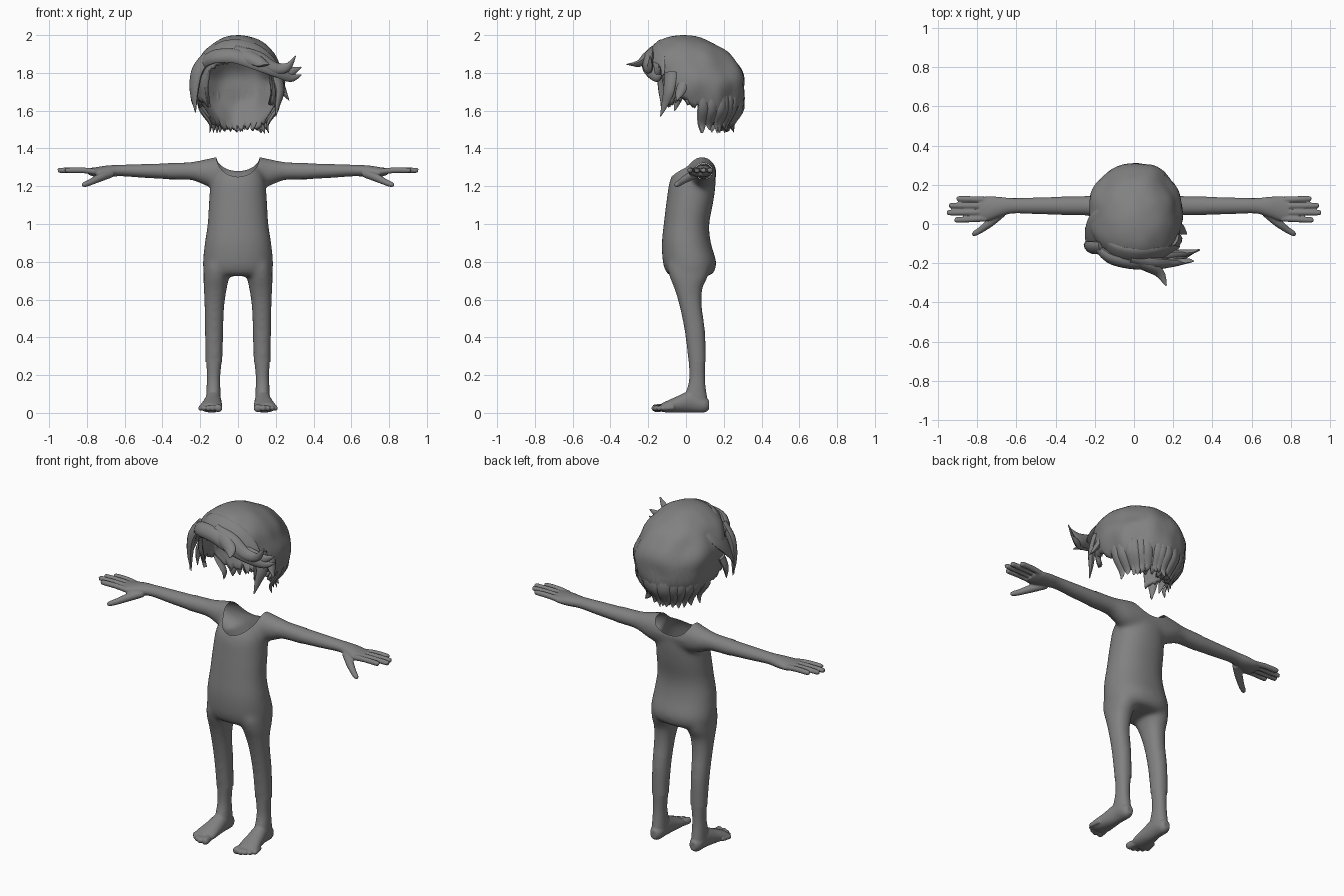
import bpy, bmesh, math, random
from mathutils import Vector, noise

if "Cube" in bpy.data.objects:
    bpy.data.objects.remove(bpy.data.objects["Cube"])

random.seed(4)
HEAD = Vector((0, 0.06, 1.75))
GREY = bpy.data.materials.new("dark_grey")
GREY.diffuse_color = (0.22, 0.22, 0.22, 1)
GREY.use_nodes = True
GREY.node_tree.nodes["Principled BSDF"].inputs["Base Color"].default_value = GREY.diffuse_color


def resample(rows, k=4):
    """Catmull-Rom interpolation of tuples."""
    out = []
    for i in range(len(rows) - 1):
        p0, p1, p2, p3 = (rows[max(i - 1, 0)], rows[i], rows[i + 1], rows[min(i + 2, len(rows) - 1)])
        for s in range(k):
            t = s / k
            out.append(tuple(0.5 * (2 * b + (c - a) * t + (2 * a - 5 * b + 4 * c - d) * t * t
                                    + (3 * b - a - 3 * c + d) * t ** 3)
                             for a, b, c, d in zip(p0, p1, p2, p3)))
    return out + [tuple(rows[-1])]


def loft(bm, rings, n=24, power=1.0):
    """Closed skin over rings given as (centre, axis u, axis v)."""
    loops = []
    for c, u, v in rings:
        loop = []
        for i in range(n):
            a = 2 * math.pi * i / n
            ca, sa = math.cos(a), math.sin(a)
            loop.append(bm.verts.new(Vector(c) + Vector(u) * math.copysign(abs(ca) ** power, ca)
                                     + Vector(v) * math.copysign(abs(sa) ** power, sa)))
        loops.append(loop)
    for a, b in zip(loops, loops[1:]):
        for i in range(n):
            j = (i + 1) % n
            bm.faces.new((a[i], a[j], b[j], b[i]))
    bm.faces.new(loops[0][::-1])
    bm.faces.new(loops[-1])


def upright(bm, rows, side=1, power=0.9):
    """Rows (z, centre x, half width, front y, back y)."""
    loft(bm, [((side * x, (f + b) / 2, z), (w, 0, 0), (0, (b - f) / 2, 0))
              for z, x, w, f, b in resample(rows)], 32, power)


def tube(bm, rows, flat=1.0, n=12, outward=False):
    """Tapered tube through rows (x, y, z, radius)."""
    rows = resample(rows)
    pts = [Vector(r[:3]) for r in rows]
    rings = []
    for i, p in enumerate(pts):
        t = (pts[min(i + 1, len(pts) - 1)] - pts[max(i - 1, 0)]).normalized()
        ref = (p - HEAD) if outward else Vector((0, 0, 1))
        s = t.cross(ref).normalized()
        r = max(rows[i][3], 0.002)
        rings.append((p, s * r, s.cross(t) * r * flat))
    loft(bm, rings, n)


def make(name, bm):
    bmesh.ops.recalc_face_normals(bm, faces=bm.faces)
    me = bpy.data.meshes.new(name)
    bm.to_mesh(me)
    bm.free()
    me.materials.append(GREY)
    ob = bpy.data.objects.new(name, me)
    bpy.context.collection.objects.link(ob)
    bpy.ops.object.select_all(action='DESELECT')
    ob.select_set(True)
    bpy.context.view_layer.objects.active = ob
    return ob


def fuse(ob, voxel, smooth):
    """Merge overlapping pieces into one smooth skin."""
    m = ob.modifiers.new("fuse", 'REMESH')
    m.mode, m.voxel_size = 'VOXEL', voxel
    s = ob.modifiers.new("soften", 'SMOOTH')
    s.factor, s.iterations = 0.5, smooth
    for name in ("fuse", "soften"):
        bpy.ops.object.modifier_apply(modifier=name)
    bpy.ops.object.shade_smooth()


# Garment: torso, sleeves and trouser legs in one skin
bm = bmesh.new()
upright(bm, [(1.32, 0, .10, -.025, .135), (1.24, 0, .14, -.082, .157), (1.13, 0, .153, -.102, .147),
             (1.0, 0, .161, -.118, .123), (.9, 0, .176, -.128, .132), (.8, 0, .186, -.123, .16),
             (.745, 0, .182, -.105, .148), (.725, 0, .16, -.08, .12)])
sleeve = [(0, .08, 1.27, .08, .087), (.1, .083, 1.27, .077, .087), (.16, .09, 1.272, .066, .074),
          (.24, .093, 1.28, .052, .05), (.32, .093, 1.28, .05, .046), (.41, .093, 1.279, .049, .045)]
sleeve = [(-x, *r) for x, *r in sleeve[:0:-1]] + sleeve
loft(bm, [((x, y, z), (0, a, 0), (0, 0, b)) for x, y, z, a, b in resample(sleeve)])
for side in (1, -1):
    upright(bm, [(.85, .09, .05, -.06, .08), (.79, .107, .068, -.098, .125), (.72, .115, .068, -.087, .115),
                 (.66, .12, .061, -.063, .088),
                 (.57, .125, .053, -.036, .084), (.44, .127, .049, -.009, .101), (.3, .127, .046, .009, .106),
                 (.22, .127, .046, .017, .105)], side)
garment = make("garment", bm)
fuse(garment, 0.01, 22)

# Open the cuffs and the scooped neckline
bm = bmesh.new()
bm.from_mesh(garment.data)
for co, no in (((.37, 0, 0), (1, 0, 0)), ((-.37, 0, 0), (-1, 0, 0)), ((0, 0, .27), (0, 0, -1))):
    bmesh.ops.bisect_plane(bm, geom=bm.verts[:] + bm.edges[:] + bm.faces[:], plane_co=co,
                           plane_no=no, clear_outer=True)


def neck(co):
    depth = .11 if co.y < .05 else .11 - .03 * min((co.y - .05) / .06, 1)
    return math.hypot(co.x / .115, (co.z - 1.36) / depth)


bmesh.ops.delete(bm, geom=[f for f in bm.faces if neck(f.calc_center_median()) < 1], context='FACES')
for v in bm.verts:
    if v.is_boundary and abs(v.co.x) < .2 and v.co.z > 1.2:
        d = neck(v.co)
        v.co.x, v.co.z = v.co.x / d, 1.36 + (v.co.z - 1.36) / d
bm.to_mesh(garment.data)
bm.free()

# Forearms and hands
bm = bmesh.new()
arm = [(.355, .093, 1.279, .046, .042), (.5, .093, 1.281, .042, .036), (.62, .093, 1.283, .039, .03),
       (.69, .087, 1.279, .052, .031), (.75, .078, 1.275, .063, .026), (.79, .076, 1.278, .058, .018)]
loft(bm, [((x, y, z), (0, a, 0), (0, 0, b)) for x, y, z, a, b in resample(arm)])
for y0, y1, tip in ((.124, .129, .905), (.092, .094, .942), (.06, .058, .952), (.028, .021, .915)):
    tube(bm, [(.755, y0, 1.277, .0155), (.82, (y0 + y1) / 2, 1.284, .0155), (tip - .012, y1, 1.284, .014),
              (tip, y1, 1.283, .007)])
tube(bm, [(.67, .06, 1.268, .022), (.73, .01, 1.246, .022), (.78, -.028, 1.222, .017),
          (.812, -.048, 1.209, .014), (.824, -.056, 1.204, .007)])
hands = make("hands", bm)
fuse(hands, 0.005, 2)

# Lower legs and feet
bm = bmesh.new()
upright(bm, [(.285, .127, .042, .014, .102), (.2, .129, .035, .018, .1), (.14, .13, .036, .01, .103),
             (.06, .13, .04, -.02, .115)])
foot = [(.13, .122, .042, .02, .025), (.13, .095, .045, .036, .043), (.131, .03, .06, .042, .058),
        (.136, -.04, .046, .051, .045), (.143, -.1, .033, .06, .031), (.146, -.13, .028, .055, .022)]
loft(bm, [((x, y, z), (a, 0, 0), (0, 0, b)) for x, y, z, a, b in resample(foot)])
for x, tip, r in ((.104, -.178, .021), (.134, -.182, .0165), (.158, -.172, .015), (.18, -.155, .014),
                  (.198, -.135, .013)):
    tube(bm, [(x * .8 + .03, tip + .07, .028, r), (x, tip + .018, .025, r), (x, tip + .006, .023, r * .8),
              (x, tip, .022, r * .4)])
feet = make("feet", bm)
fuse(feet, 0.005, 2)
for ob in (hands, feet):
    ob.modifiers.new("other side", 'MIRROR')

# Hair cap: dome whose lower edge varies around the head
EDGE = [(0, 1.86), (36, 1.85), (46, 1.8), (51, 1.62), (60, 1.64), (70, 1.66), (82, 1.62), (94, 1.61),
        (101, 1.53), (120, 1.51), (180, 1.49)]


def edge_height(deg):
    for (a, za), (b, zb) in zip(EDGE, EDGE[1:]):
        if deg <= b:
            return za + (zb - za) * (deg - a) / (b - a)
    return EDGE[-1][1]


def cap_point(a, phi, lump=.018):
    c, s = math.cos(phi), math.sin(phi)
    z = 1.75 + c * (.25 if c > 0 else .33)
    narrow = 1 - .33 * min(c, 0) ** 2
    depth = .265 if math.cos(a) > 0 else .26
    p = Vector((.005 + .242 * narrow * s * math.sin(a),
                .06 - max(0, c) * (.075 + .02 * s * math.cos(a)) - depth * s * math.cos(a), z))
    return p + (p - HEAD).normalized() * lump * (noise.noise(p * 9) - .1) * s


def edge_phi(z):
    d = z - 1.75
    return math.acos(d / (.25 if d > 0 else .33))


bm = bmesh.new()
N, ROWS = 120, 22
top = bm.verts.new((.005, -.015, 2.0))
cols = []
for i in range(N):
    a = 2 * math.pi * i / N
    deg = abs((math.degrees(a) + 180) % 360 - 180)
    end = edge_phi(edge_height(deg) + random.uniform(-.012, .012) + (.02 if i % 5 < 2 else 0))
    cols.append([bm.verts.new(cap_point(a, end * j / ROWS)) for j in range(1, ROWS + 1)])
for i in range(N):
    a, b = cols[i], cols[(i + 1) % N]
    bm.faces.new((top, a[0], b[0]))
    for j in range(ROWS - 1):
        bm.faces.new((a[j], a[j + 1], b[j + 1], b[j]))
cap = make("hair_cap", bm)
if cap.data.polygons[0].normal.z < 0:
    cap.data.flip_normals()
thick = cap.modifiers.new("thickness", 'SOLIDIFY')
thick.thickness, thick.offset = .02, -1
bpy.ops.object.shade_smooth_by_angle(angle=math.radians(50))

# Fringe and side locks
bm = bmesh.new()
for lock in (
        [(-.2, -.1, 1.84, .03), (-.13, -.17, 1.885, .04), (-.02, -.2, 1.89, .042), (.1, -.205, 1.85, .04),
         (.2, -.19, 1.81, .034), (.28, -.15, 1.775, .024), (.335, -.13, 1.79, .003)],
        [(-.02, -.18, 1.92, .03), (.1, -.2, 1.88, .042), (.19, -.2, 1.83, .032), (.26, -.19, 1.83, .024),
         (.305, -.19, 1.89, .003)],
        [(-.03, -.18, 1.91, .03), (.07, -.215, 1.88, .038), (.13, -.25, 1.85, .028), (.165, -.315, 1.845, .003)],
        [(.14, -.17, 1.83, .035), (.25, -.15, 1.8, .034), (.335, -.135, 1.83, .003)],
        [(-.16, -.12, 1.89, .035), (-.215, -.12, 1.81, .04), (-.232, -.12, 1.7, .03), (-.225, -.12, 1.59, .003)],
        [(.2, -.08, 1.8, .04), (.222, -.09, 1.71, .034), (.21, -.11, 1.64, .022), (.2, -.135, 1.57, .003)],
        [(.22, -.01, 1.76, .03), (.242, -.03, 1.7, .026), (.27, -.05, 1.655, .003)],
        [(-.22, -.02, 1.74, .03), (-.235, -.04, 1.67, .025), (-.225, -.06, 1.6, .003)]):
    tube(bm, lock, .6, 10, True)
# Broad flat locks swept over the crown
for lock in (
        [(.0, .1, 1.965, .02), (-.09, .05, 1.94, .06), (-.175, .0, 1.87, .075), (-.215, -.06, 1.79, .06),
         (-.23, -.11, 1.7, .03), (-.228, -.13, 1.6, .003)],
        [(-.17, -.08, 1.88, .03), (-.1, -.14, 1.92, .055), (0, -.165, 1.93, .06), (.1, -.16, 1.9, .06),
         (.18, -.14, 1.84, .045), (.23, -.12, 1.79, .01)]):
    tube(bm, lock, .28, 14, True)
make("hair_locks", bm)
bpy.ops.object.shade_smooth_by_angle(angle=math.radians(50))

# Ragged tufts along the nape, roots buried in the cap
bm = bmesh.new()
for deg in range(100, 264, 10):
    a = math.radians(deg + random.uniform(-4, 4))
    end = edge_phi(1.53)
    p, m, q = (cap_point(a, end - d) for d in (.6, .3, 0))
    p += (HEAD - p) * .06
    tip = q + Vector((math.sin(a) * .008 + random.uniform(-.015, .015), 0, random.uniform(-.05, -.03)))
    tube(bm, [(*p, .014), (*m, .026), (*q, .02), (*tip, .003)], .4, 8, True)
make("hair_tufts", bm)
bpy.ops.object.shade_smooth_by_angle(angle=math.radians(50))
